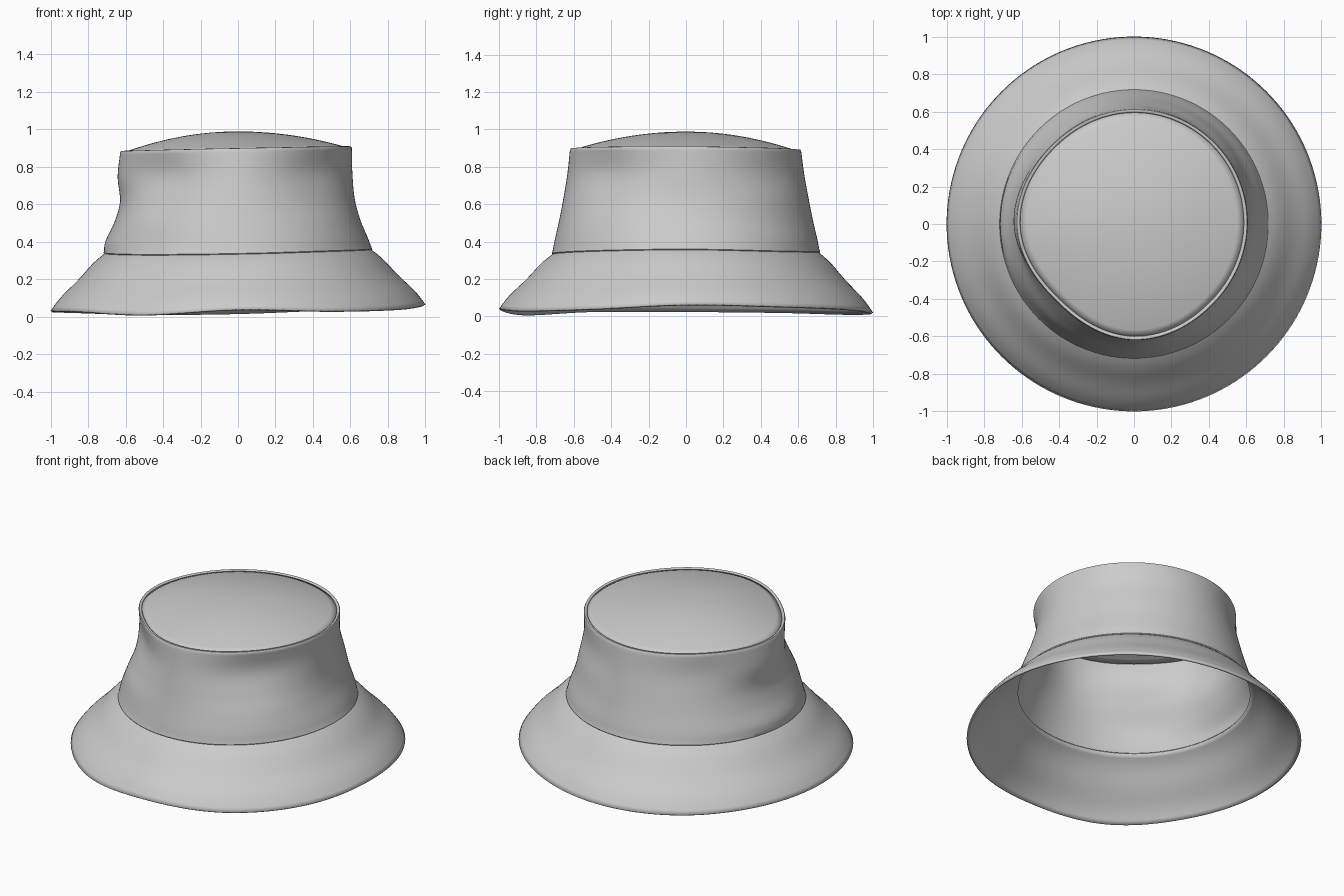
import bpy, bmesh, math

if "Cube" in bpy.data.objects:
    bpy.data.objects.remove(bpy.data.objects["Cube"])

N = 144  # segments around the hat


def spline(p0, p1, p2, p3, f):
    return 0.5 * (2*p1 + (p2-p0)*f + (2*p0-5*p1+4*p2-p3)*f*f + (3*p1-p0-3*p2+p3)*f**3)


def around(keys, a):
    """Smooth closed interpolation of values spaced evenly around the hat."""
    n = len(keys)
    u = a / math.tau * n
    i = int(math.floor(u))
    return spline(*[keys[(i + k) % n] for k in (-1, 0, 1, 2)], u - i)


def along(ts, vals, t):
    """Smooth interpolation of values along a height parameter."""
    i = 0
    while i < len(ts) - 2 and t > ts[i + 1]:
        i += 1
    f = (t - ts[i]) / (ts[i + 1] - ts[i])
    lo, hi = max(i - 1, 0), min(i + 2, len(ts) - 1)
    # finite-difference slopes cope with uneven spacing
    h = ts[i + 1] - ts[i]
    m0 = (vals[i + 1] - vals[lo]) / (ts[i + 1] - ts[lo]) * h
    m1 = (vals[hi] - vals[i]) / (ts[hi] - ts[i]) * h
    return ((2*f**3 - 3*f*f + 1) * vals[i] + (f**3 - 2*f*f + f) * m0
            + (3*f*f - 2*f**3) * vals[i + 1] + (f**3 - f*f) * m1)


def make_shell(name, rows, thickness):
    """Each row is a function angle -> (radius, z); rows are skinned in order."""
    bm = bmesh.new()
    rings = []
    for row in rows:
        ring = []
        for i in range(N):
            a = math.tau * i / N
            r, z = row(a)
            ring.append(bm.verts.new((r * math.cos(a), r * math.sin(a), z)))
        rings.append(ring)
    for lo, hi in zip(rings, rings[1:]):
        for i in range(N):
            j = (i + 1) % N
            bm.faces.new((lo[i], lo[j], hi[j], hi[i]))
    bmesh.ops.remove_doubles(bm, verts=bm.verts, dist=1e-5)
    me = bpy.data.meshes.new(name)
    bm.to_mesh(me)
    bm.free()
    ob = bpy.data.objects.new(name, me)
    bpy.context.collection.objects.link(ob)
    mod = ob.modifiers.new("thickness", "SOLIDIFY")
    mod.thickness = thickness
    mod.offset = -1
    bpy.ops.object.select_all(action='DESELECT')
    ob.select_set(True)
    bpy.context.view_layer.objects.active = ob
    bpy.ops.object.shade_smooth_by_angle(angle=math.radians(50))
    return ob


# Heights around the hat, starting at +x and going counter-clockwise
RIM_Z = [.065, .055, .04, .02, .015, .025, .03, .03, .012, .04, .032, .042]
SEAM_Z = [.36, .35, .345, .345, .34, .332, .337, .352]
TOP_Z = [.907, .90, .89, .89, .882, .888, .897, .905]

# Crown radii: one row per 45 degrees, from the seam up to the top edge
LEVELS = [0, .1, .3, .5, .75, 1]
CROWN = [
    [.715, .695, .65, .622, .610, .607],
    [.715, .705, .67, .645, .612, .612],
    [.715, .705, .68, .658, .633, .615],
    [.715, .705, .67, .64, .612, .608],
    [.715, .71, .66, .630, .642, .628],
    [.715, .70, .67, .62, .572, .585],
    [.715, .705, .68, .658, .635, .620],
    [.715, .705, .67, .625, .585, .602],
]


def crown_r(a, t):
    return around([along(LEVELS, row, t) for row in CROWN], a)


def crown_z(a, t):
    return around(SEAM_Z, a) * (1 - t) + around(TOP_Z, a) * t


# Brim: sloping skirt with a faint roll near the edge
def brim_row(t):
    def row(a):
        z0, z1 = around(RIM_Z, a), around(SEAM_Z, a)
        bump = .012 * math.sin(math.pi * t) + .004 * math.sin(3 * math.pi * t)
        return 1 - .3 * t + bump * .7, z0 + (z1 + .005 - z0) * t + bump * .7
    return row


make_shell("brim", [brim_row(i / 16) for i in range(17)], .012)


# Crown side: turned-under hem, dented wall, rounded top edge
def wall_row(t):
    return lambda a: (crown_r(a, t), crown_z(a, t))


def offset_row(t, dr, dz):
    return lambda a: (crown_r(a, t) + dr, crown_z(a, t) + dz)


wall = [offset_row(0, -.012, -.006), offset_row(0, -.003, -.006), offset_row(0, .002, 0)]
wall += [wall_row(t / 28) for t in range(1, 28)]
wall += [offset_row(1, 0, -.006), offset_row(1, -.004, .001),
         offset_row(1, -.014, .002), offset_row(1, -.021, -.004)]
make_shell("crown_side", wall, .01)


# Crown top: shallow dome set just inside the seam
def dome_row(q):
    def row(a):
        edge = around(TOP_Z, a) - .006
        k = q * q
        return (crown_r(a, 1) - .018) * q, .988 * (1 - k) + edge * k
    return row


make_shell("crown_top", [dome_row(1 - i / 16) for i in range(17)], .008)
